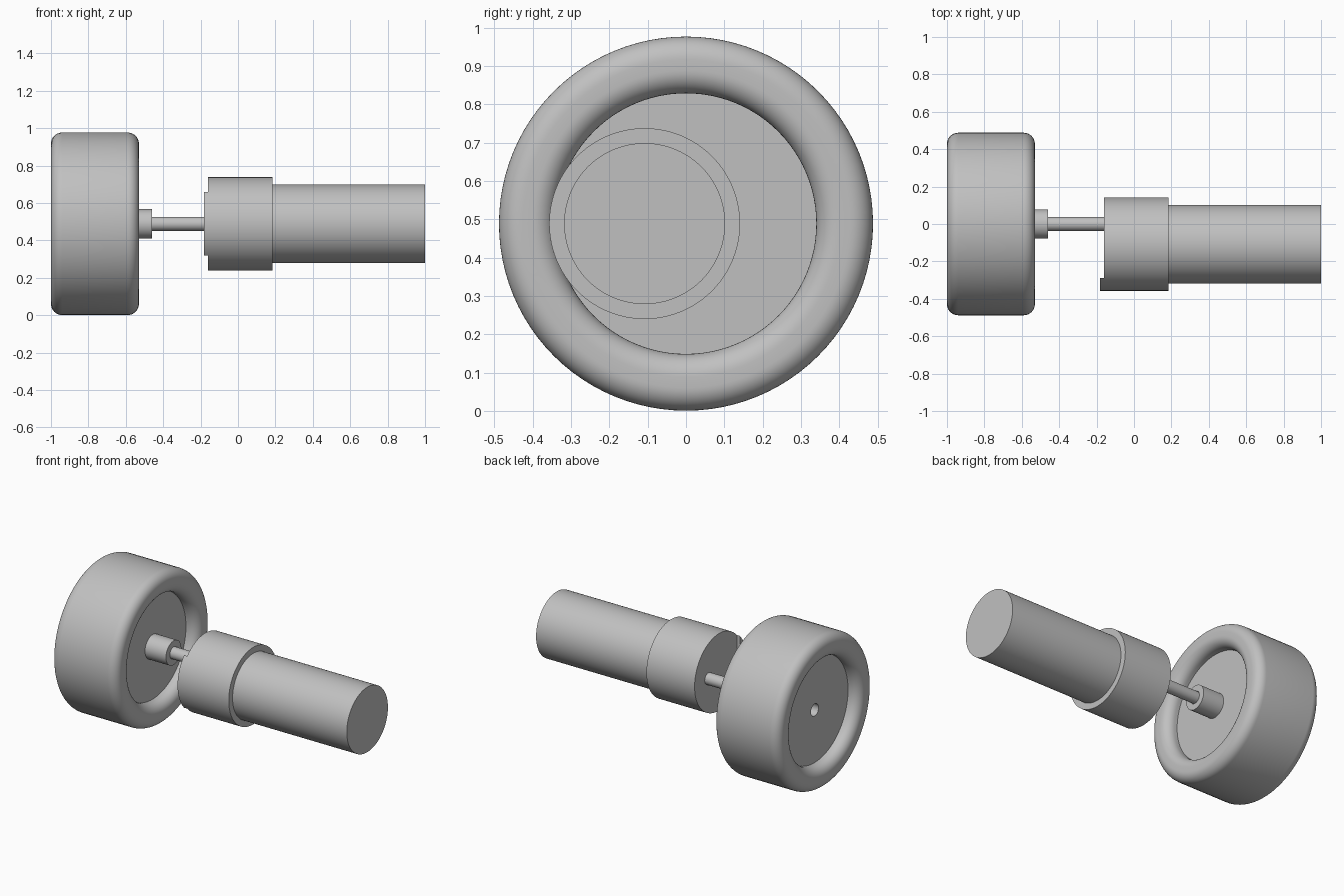
import bpy, bmesh, math

if "Cube" in bpy.data.objects:
    bpy.data.objects.remove(bpy.data.objects["Cube"], do_unlink=True)

AXLE_Z = 0.489
MOTOR_Y = -0.108

grey = bpy.data.materials.new("plain grey")
grey.use_nodes = True
grey.diffuse_color = (0.53, 0.53, 0.53, 1)
grey.node_tree.nodes["Principled BSDF"].inputs["Base Color"].default_value = (0.53, 0.53, 0.53, 1)


def finish(name, bm, y):
    bmesh.ops.remove_doubles(bm, verts=bm.verts, dist=1e-5)
    bmesh.ops.recalc_face_normals(bm, faces=bm.faces)
    mesh = bpy.data.meshes.new(name)
    bm.to_mesh(mesh)
    bm.free()
    ob = bpy.data.objects.new(name, mesh)
    ob.location = (0, y, AXLE_Z)
    mesh.materials.append(grey)
    bpy.context.collection.objects.link(ob)
    bpy.ops.object.select_all(action='DESELECT')
    ob.select_set(True)
    bpy.context.view_layer.objects.active = ob
    bpy.ops.object.shade_smooth_by_angle(angle=math.radians(30))
    return ob


def lathe(name, profile, y=0, closed=False, steps=96):
    """Turn (x, radius) points about the x axis."""
    bm = bmesh.new()
    vs = [bm.verts.new((x, 0, r)) for x, r in profile]
    pairs = list(zip(vs, vs[1:] + vs[:1]))
    edges = [bm.edges.new(p) for p in (pairs if closed else pairs[:-1])]
    bmesh.ops.spin(bm, geom=vs + edges, cent=(0, 0, 0), axis=(1, 0, 0),
                   angle=2 * math.pi, steps=steps, use_merge=True)
    return finish(name, bm, y)


def rod(name, x0, x1, r, y=0):
    return lathe(name, [(x0, 0), (x0, r), (x1, r), (x1, 0)], y)


def fillet(cx, cr, start, rad=0.06, n=10):
    """Quarter round in the profile, turning clockwise from the start angle."""
    return [(cx + rad * math.cos(math.radians(start - 90 * i / n)),
             cr + rad * math.sin(math.radians(start - 90 * i / n)))
            for i in range(n + 1)]


# Wheel: rounded tyre, recessed discs, hub and bore
OUT, IN, F = 0.488, 0.34, 0.06
L, R = -1.0, -0.53
wheel = [(-0.92, 0.039), (-0.92, IN)]
wheel += fillet(L + F, IN + F, 270)
wheel += fillet(L + F, OUT - F, 180)
wheel += fillet(R - F, OUT - F, 90)
wheel += fillet(R - F, IN + F, 0)
wheel += [(-0.61, IN), (-0.61, 0.078), (-0.46, 0.078), (-0.46, 0.039)]
lathe("wheel", wheel, closed=True)

# Drive shaft, motor and gearbox
rod("drive_shaft", -0.72, -0.15, 0.0375)
rod("gearbox", -0.16, 0.184, 0.249, MOTOR_Y)
rod("motor_body", 0.18, 1.0, 0.21, MOTOR_Y)

# Raised segment on the gearbox face, cut off by a straight chord
bm = bmesh.new()
half = math.acos(0.182 / 0.249)
arc = [math.pi + half * (2 * i / 24 - 1) for i in range(25)]
face = bm.faces.new([bm.verts.new((-0.182, 0.249 * math.cos(a), 0.249 * math.sin(a))) for a in arc])
ext = bmesh.ops.extrude_face_region(bm, geom=[face], use_keep_orig=True)
bmesh.ops.translate(bm, vec=(0.022, 0, 0),
                    verts=[g for g in ext["geom"] if isinstance(g, bmesh.types.BMVert)])
finish("gearbox_lip", bm, MOTOR_Y)
